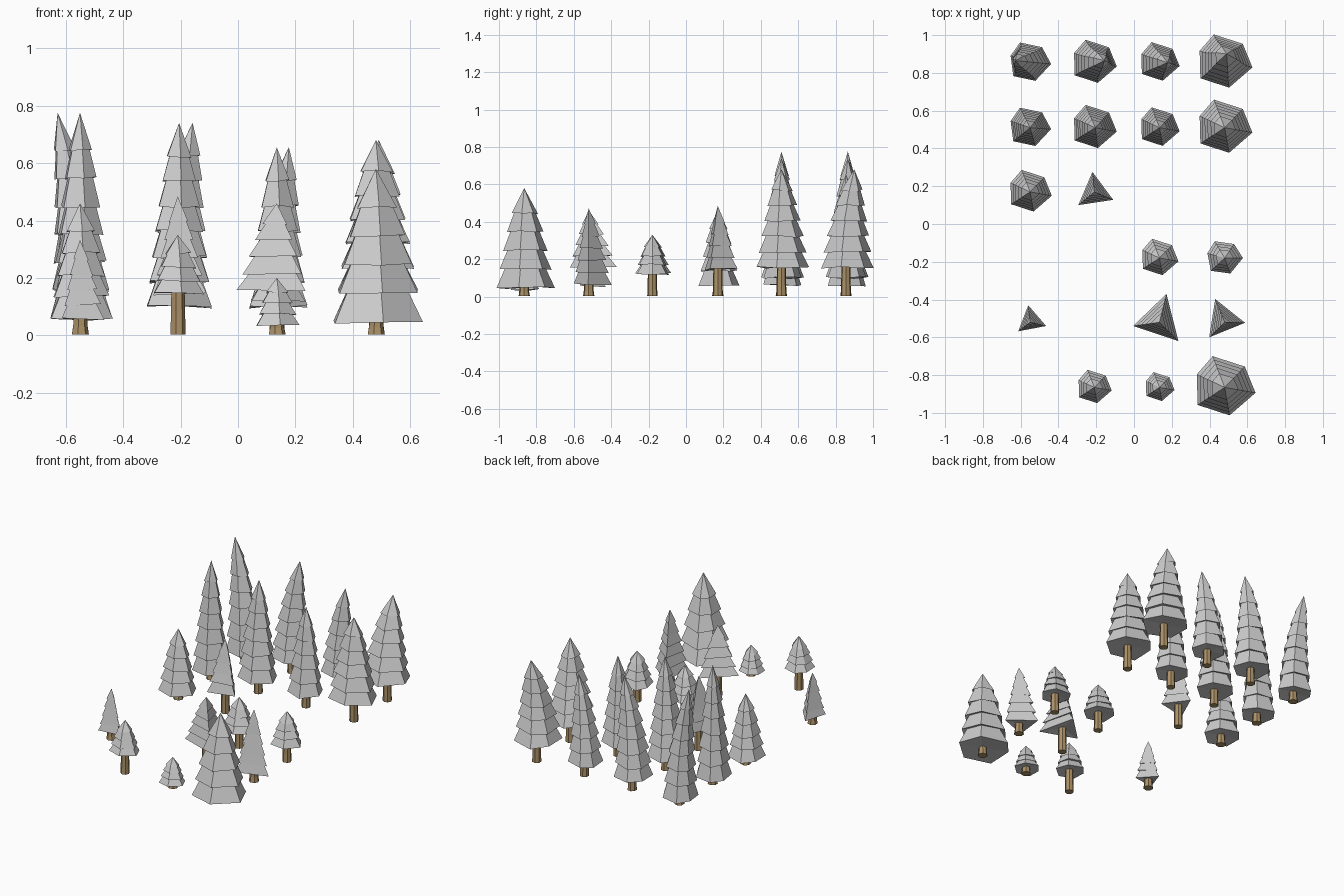
import bpy, random
from math import cos, sin, radians, pi

if "Cube" in bpy.data.objects:
    bpy.data.objects.remove(bpy.data.objects["Cube"])

random.seed(4)

wood = bpy.data.materials.new("wood")
wood.diffuse_color = (0.42, 0.29, 0.14, 1)
wood.use_nodes = True
wood.node_tree.nodes["Principled BSDF"].inputs["Base Color"].default_value = wood.diffuse_color

# Skirt outlines: uneven hexagon (unit radius) and four sharp triangles (real size)
HEX = [(a, r) for a, r in ((-147, 1.08), (-80, .95), (-10, 1.05), (46, .97), (111, 1.12), (155, 1.03))]


def hexagon(radius, turn=0):
    return [(radius * r * cos(radians(a + turn)), radius * r * sin(radians(a + turn))) for a, r in HEX]


TRI_A = [(-.085, -.07), (.10, -.042), (-.01, .106)]
TRI_B = [(-.14, -.02), (.10, -.10), (.037, .15)]
TRI_C = [(-.082, -.08), (.108, -.003), (-.05, .123)]
TRI_D = [(-.063, -.048), (.085, -.02), (-.01, .09)]


def mesh_object(name, verts, faces, mat=None):
    me = bpy.data.meshes.new(name)
    me.from_pydata(verts, [], faces)
    me.update()
    ob = bpy.data.objects.new(name, me)
    bpy.context.collection.objects.link(ob)
    if mat:
        me.materials.append(mat)
    return ob


def bridge(rings, n):
    return [(r * n + i, r * n + (i + 1) % n, (r + 1) * n + (i + 1) % n, (r + 1) * n + i)
            for r in range(rings - 1) for i in range(n)]


def foliage(x, y, outline, base, top, tiers, lean, power):
    n = len(outline)
    step = (top - base) / (tiers + .35)
    verts, rings = [], 0

    def ring(z, scale, wobble):
        t = max(0, (z - base) / (top - base))
        for px, py in outline:
            verts.append((x + px * scale + lean[0] * t ** 2, y + py * scale + lean[1] * t ** 2,
                          z + random.uniform(-wobble, wobble)))

    def size(k):
        return max(.1, 1 - k * step / (top - base)) ** power

    for k in range(tiers):
        z = base + k * step
        ring(z, size(k), .006)                      # flared skirt edge
        rings += 1
        if k < tiers - 1:
            ring(z + step * 1.12, size(k + 1) * .76, 0)   # neck under the next skirt
            rings += 1
    faces = bridge(rings, n)
    # pointed top and closed underside
    last = (rings - 1) * n
    verts.append((x + lean[0], y + lean[1], top))
    verts.append((x, y, base + .012))
    a, b = len(verts) - 2, len(verts) - 1
    for i in range(n):
        j = (i + 1) % n
        faces.append((last + i, last + j, a))
        faces.append((j, i, b))
    mesh_object("tree_foliage", verts, faces)


def trunk(x, y, height, flare):
    n = 7
    verts = []
    for z, r in ((0.004, .026 + flare), (height * .4, .026), (height, .024)):
        verts += [(x + r * cos(2 * pi * i / n), y + r * sin(2 * pi * i / n), z) for i in range(n)]
    faces = bridge(3, n) + [tuple(range(n - 1, -1, -1)), tuple(range(2 * n, 3 * n))]
    mesh_object("tree_trunk", verts, faces, wood)


X = (-.55, -.21, .135, .48)
Y = (.855, .51, .17, -.18, -.52, -.865)
O = (0, 0)
# column, row, outline, skirt base, top, tiers, lean of the tip
TREES = [
    (0, 0, hexagon(.106, 6), .06, .775, 7, (-.078, .01)),
    (1, 0, hexagon(.115), .10, .74, 7, (.052, .01)),
    (2, 0, hexagon(.103), .10, .655, 6, (.042, 0)),
    (3, 0, hexagon(.142), .155, .68, 6, (.01, .045)),
    (0, 1, hexagon(.106, 6), .06, .775, 7, O),
    (1, 1, hexagon(.115), .10, .74, 7, (.005, 0)),
    (2, 1, hexagon(.103), .10, .655, 6, O),
    (3, 1, hexagon(.142), .155, .68, 6, O),
    (0, 2, hexagon(.111), .06, .46, 5, O),
    (1, 2, TRI_A, .145, .485, 5, O),
    (2, 3, hexagon(.097), .12, .33, 4, O),
    (3, 3, hexagon(.092, 10), .12, .33, 4, O),
    (0, 4, TRI_D, .055, .333, 5, O),
    (2, 4, TRI_B, .16, .46, 5, O),
    (3, 4, TRI_C, .065, .47, 6, O),
    (1, 5, hexagon(.089), .145, .35, 4, O),
    (2, 5, hexagon(.077), .035, .20, 4, O),
    (3, 5, hexagon(.158), .047, .58, 5, O),
]

for c, r, outline, base, top, tiers, lean in TREES:
    foliage(X[c], Y[r], outline, base, top, tiers, lean, .75 if len(outline) == 3 else .58)
    trunk(X[c], Y[r], base + .03, .005 if base < .08 else .002)
